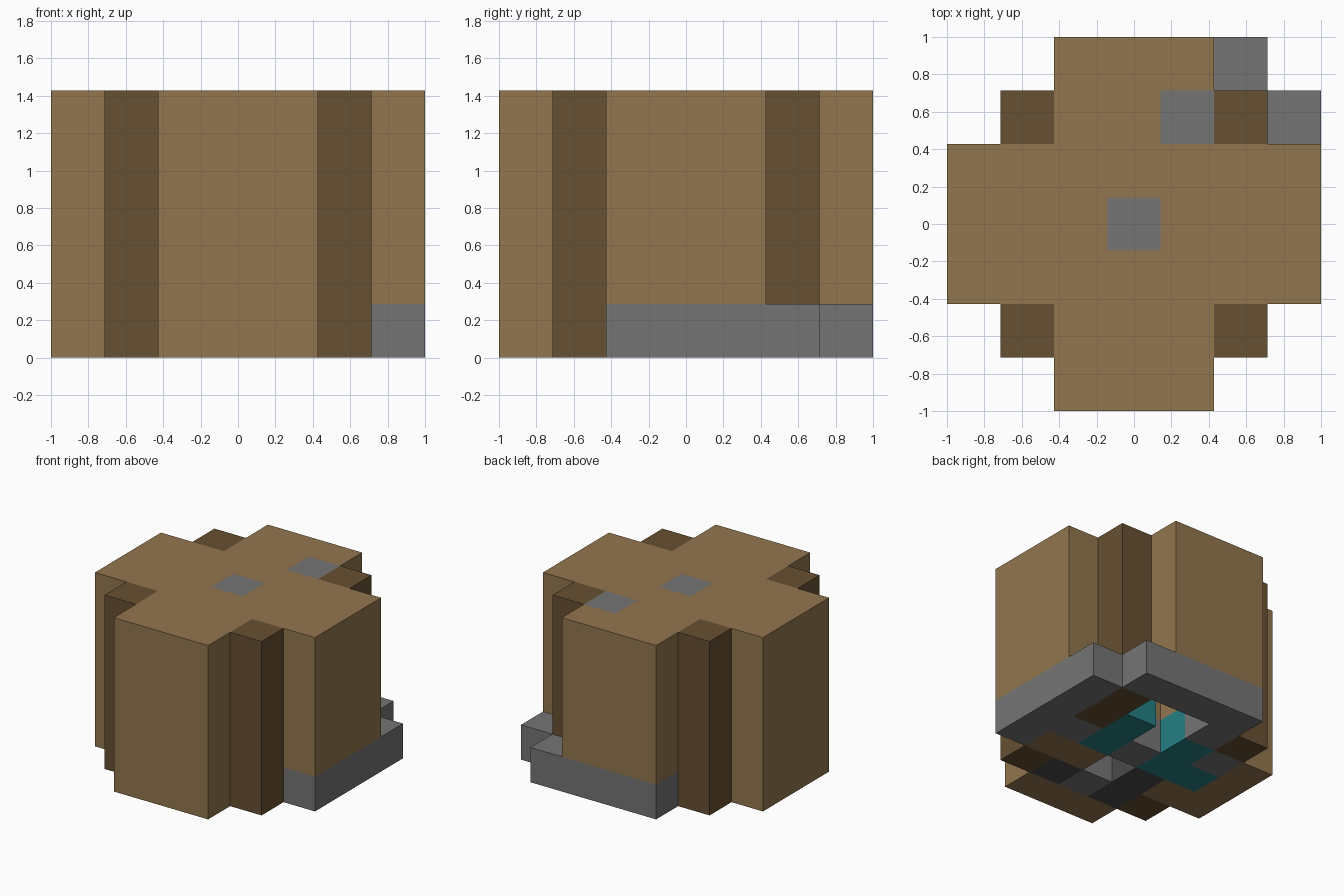
import bpy, bmesh
from mathutils import Vector

if "Cube" in bpy.data.objects:
    bpy.data.objects.remove(bpy.data.objects["Cube"], do_unlink=True)

N, H = 7, 5            # cells across and cells high
S = 2 / N              # size of one cell


def material(name, rgb):
    m = bpy.data.materials.new(name)
    m.use_nodes = True
    m.diffuse_color = (*rgb, 1)
    bsdf = m.node_tree.nodes["Principled BSDF"]
    bsdf.inputs["Base Color"].default_value = (*rgb, 1)
    bsdf.inputs["Roughness"].default_value = 0.9
    return m


brown = material("light_wood", (0.29, 0.182, 0.077))
dark = material("dark_wood", (0.136, 0.080, 0.032))
stone = material("stone_grey", (0.178, 0.178, 0.178))
slate = material("dark_grey", (0.07, 0.07, 0.07))
teal = material("teal", (0.018, 0.212, 0.231))

parts = {
    "timber_walls": brown,
    "corner_posts": dark,
    "stone_blocks": stone,
    "slate_blocks": slate,
    "teal_floor": teal,
}
cells = {}


def fill(part, xs, ys, zs):
    for x in xs:
        for y in ys:
            for z in zs:
                cells[x, y, z] = part


# Cross-shaped timber body with a post in each inner corner
upper = range(1, H)
fill("timber_walls", range(2, 5), range(N), upper)
fill("timber_walls", range(N), range(2, 5), upper)
fill("corner_posts", (1, 5), (1, 5), range(H))

# Stone caps set flush in the roof
fill("stone_blocks", [3], [3], [H - 1])
fill("stone_blocks", [4], [5], [H - 1])

# Ground layer plan, back row first; dots stay open
key = {"b": "timber_walls", "d": "corner_posts", "s": "stone_blocks",
       "k": "slate_blocks", "t": "teal_floor"}
plan = ["..ssss.",
        ".ds..ds",
        "bst.tds",
        "bttstss",
        "bbk.bbs",
        ".dkskd.",
        "..bbb.."]
for row, line in enumerate(plan):
    for x, letter in enumerate(line):
        if letter in key:
            fill(key[letter], [x], [N - 1 - row], [0])

# Shaft rising into the body
del cells[3, 4, 1]


def build(part, mat):
    """Join the exposed cell sides of one part into flat panels."""
    bm = bmesh.new()
    for cell, owner in cells.items():
        if owner != part:
            continue
        for axis in range(3):
            for sign in (-1, 1):
                n = Vector((0, 0, 0))
                n[axis] = sign
                if tuple(int(c + d) for c, d in zip(cell, n)) in cells:
                    continue
                u = Vector((0, 0, 0))
                u[(axis + 1) % 3] = 1
                v = n.cross(u)
                mid = Vector(cell) + n / 2 - Vector((N // 2, N // 2, -0.5))
                corners = [mid + (a * u + b * v) / 2
                           for a, b in ((-1, -1), (1, -1), (1, 1), (-1, 1))]
                bm.faces.new([bm.verts.new(c * S) for c in corners])
    bmesh.ops.remove_doubles(bm, verts=bm.verts[:], dist=0.001)
    bmesh.ops.dissolve_limit(bm, angle_limit=0.01, verts=bm.verts[:],
                             edges=bm.edges[:])
    mesh = bpy.data.meshes.new(part)
    bm.to_mesh(mesh)
    bm.free()
    mesh.materials.append(mat)
    obj = bpy.data.objects.new(part, mesh)
    bpy.context.collection.objects.link(obj)


for part, mat in parts.items():
    build(part, mat)
